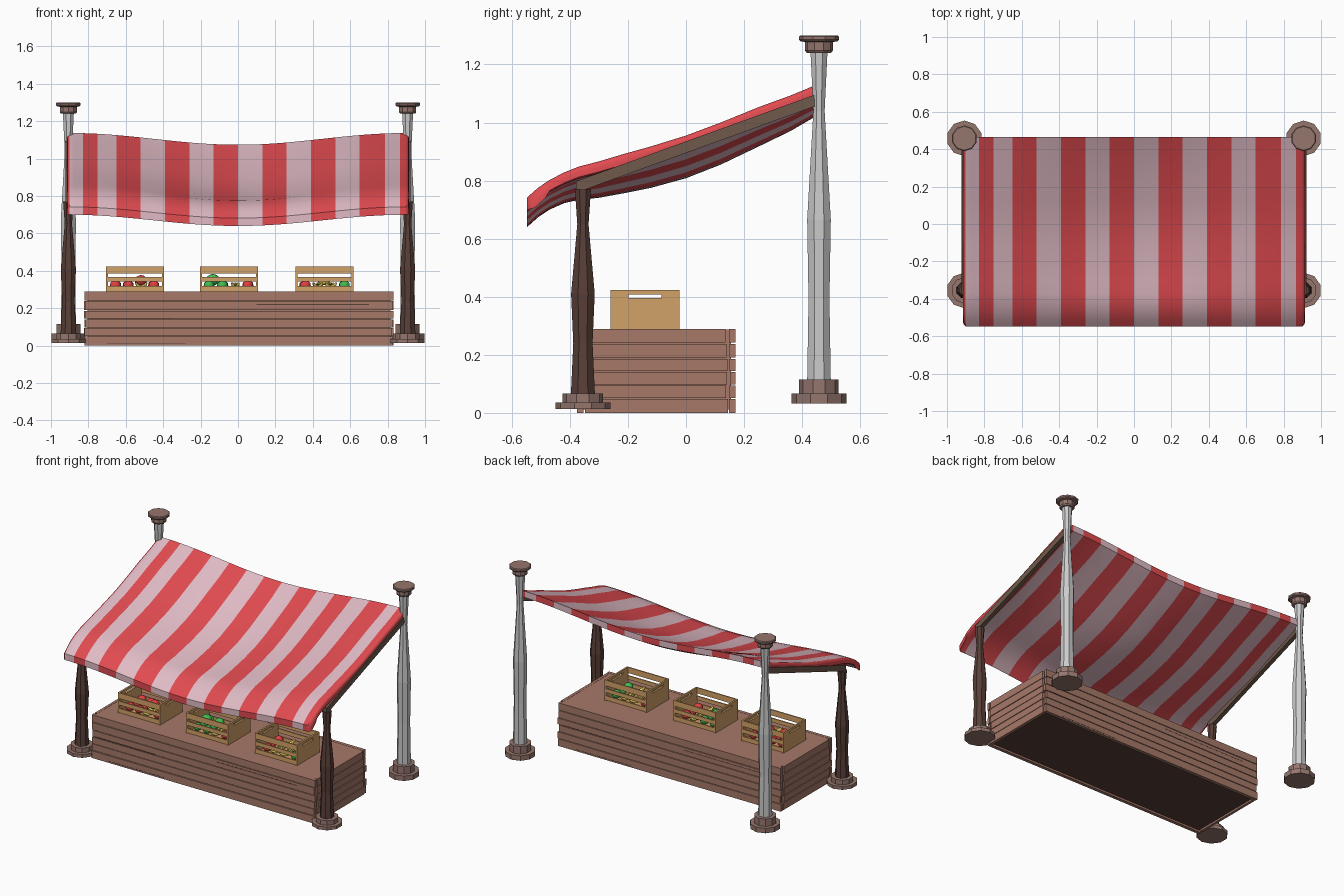
import bpy, bmesh, math, random
from mathutils import Vector, Matrix

if "Cube" in bpy.data.objects:
    bpy.data.objects.remove(bpy.data.objects["Cube"])
random.seed(4)

def mat(name, c):
    m = bpy.data.materials.new(name)
    m.diffuse_color = (*c, 1)
    m.use_nodes = True
    m.node_tree.nodes["Principled BSDF"].inputs["Base Color"].default_value = m.diffuse_color
    return m

WOOD = mat("counter_wood", (0.38, 0.19, 0.14))
DARK = mat("dark_wood", (0.10, 0.05, 0.04))
BEAM = mat("beam_wood", (0.16, 0.10, 0.07))
STONE = mat("footing", (0.30, 0.18, 0.155))
CRATE = mat("crate_wood", (0.65, 0.36, 0.14))
RED = mat("red_cloth", (0.75, 0.07, 0.08))
PINK = mat("pale_cloth", (0.75, 0.50, 0.56))
APPLE = mat("red_fruit", (0.75, 0.05, 0.05))
GREEN = mat("green_fruit", (0.05, 0.50, 0.08))
YELLOW = mat("yellow_fruit", (0.85, 0.68, 0.12))

def finish(name, bm, mats, smooth=None):
    bmesh.ops.recalc_face_normals(bm, faces=bm.faces)
    me = bpy.data.meshes.new(name)
    bm.to_mesh(me)
    bm.free()
    ob = bpy.data.objects.new(name, me)
    bpy.context.collection.objects.link(ob)
    for m in mats:
        me.materials.append(m)
    if smooth:
        bpy.context.view_layer.objects.active = ob
        ob.select_set(True)
        bpy.ops.object.shade_smooth_by_angle(angle=math.radians(smooth))
        ob.select_set(False)
    return ob

def add_box(bm, lo, hi):
    lo, hi = Vector(lo), Vector(hi)
    m = Matrix.Translation((lo + hi) / 2) @ Matrix.Diagonal((*(hi - lo), 1))
    return bmesh.ops.create_cube(bm, size=1, matrix=m)["verts"]

def skin(bm, rings):
    """Bridge equal rings of points into a closed tube; returns faces per span."""
    vs = [[bm.verts.new(p) for p in r] for r in rings]
    n = len(vs[0])
    spans = [[bm.faces.new((a[i], a[(i + 1) % n], b[(i + 1) % n], b[i])) for i in range(n)]
             for a, b in zip(vs, vs[1:])]
    caps = [bm.faces.new(vs[0]), bm.faces.new(vs[-1])]
    return spans, caps

def lathe(name, x, y, profile, sides, m):
    bm = bmesh.new()
    skin(bm, [[(x + r * math.cos(2 * math.pi * (i + .5) / sides),
                y + r * math.sin(2 * math.pi * (i + .5) / sides), z)
               for i in range(sides)] for r, z in profile])
    return finish(name, bm, [m] if m else [])

# Posts with stepped footings and capitals
for side, x in (("left", -0.907), ("right", 0.907)):
    lathe(side + "_back_post", x, 0.458,
          [(.044, .11), (.039, .39), (.044, .665), (.021, 1.04), (.032, 1.25)], 8, None)
    lathe(side + "_back_footing", x, 0.458,
          [(.095, .033), (.095, .066), (.068, .066), (.068, .115)], 10, STONE)
    lathe(side + "_back_capital", x, 0.458,
          [(.042, 1.24), (.048, 1.248), (.048, 1.277), (.064, 1.28), (.069, 1.286),
           (.069, 1.296), (.064, 1.3)], 10, STONE)
    lathe(side + "_front_post", x, -0.355,
          [(.045, .06), (.036, .24), (.044, .41), (.021, .65), (.030, .77)], 8, DARK)
    lathe(side + "_front_footing", x, -0.355,
          [(.095, .013), (.095, .035), (.070, .035), (.070, .066)], 10, STONE)

    # Sloping side beam under the cloth
    bm = bmesh.new()
    skin(bm, [[(x + dx, y, z + dz) for dx, dz in ((-.014, -.02), (.014, -.02), (.014, .02), (-.014, .02))]
              for y, z in ((-.378, .778), (.45, 1.078))])
    finish(side + "_awning_beam", bm, [BEAM])

# Striped awning: a closed cross-section swept along x with a sag
EDGE = [(.466, 1.137), (.36, 1.093), (.25, 1.053), (.12, 1.0), (0, .955), (-.12, .918), (-.22, .89),
        (-.30, .866), (-.37, .848), (-.42, .828), (-.47, .802), (-.51, .775), (-.547, .742)]
STRIPES = [-.90, -.83, -.75, -.65, -.52, -.39, -.26, -.13, 0, .13, .26, .39, .52, .65, .785, .865, .90]

def awning_ring(x, drop=0.0, thick=0.042, pull=0.0):
    s = math.cos(min(abs(x) / .9, 1) * math.pi / 2) ** 2
    top = []
    for y, z in EDGE:
        bump = max(0, 1 - ((y - .02) / .46) ** 2)
        yy = y + pull if y < -.5 else y
        top.append((x, yy, z - s * (.06 + .045 * bump) - drop))
    return top + [(a, b, c - thick) for a, b, c in reversed(top)]

xs, colours = [], []
for i, (a, b) in enumerate(zip(STRIPES, STRIPES[1:])):
    for k in range(3):
        xs.append(a + (b - a) * k / 3)
        colours.append(i % 2)
xs.append(STRIPES[-1])
rings = ([awning_ring(-.915, .016, .02, .025), awning_ring(-.911, .006, .034, .01)]
         + [awning_ring(x) for x in xs]
         + [awning_ring(.911, .006, .034, .01), awning_ring(.915, .016, .02, .025)])
colours = [1, 1] + [1 - c for c in colours] + [1, 1]
# pale = 0, red = 1; the first full stripe is pale, the hems are red
colours[2:-2] = [1 - c for c in colours[2:-2]]
bm = bmesh.new()
spans, caps = skin(bm, rings)
for c, faces in zip(colours, spans):
    for f in faces:
        f.material_index = c
for f in caps:
    f.material_index = 1
finish("awning_cloth", bm, [PINK, RED], 45)

# Counter: solid core, dark underside, ragged planks on all four sides
X0, X1, Y0, Y1 = -.823, .833, -.375, .17
bm = bmesh.new()
add_box(bm, (X0 + .018, Y0 + .015, .012), (X1 - .018, Y1 - .015, .288))
bm.normal_update()
for f in bm.faces:
    f.material_index = 1 if f.normal.z < -.5 else 0
finish("counter_core", bm, [WOOD, DARK])

def jit(a=.012):
    return random.uniform(0, a)

bm = bmesh.new()
LEVELS = [0, .052, .098, .145, .19, .242, .289]
for z0, z1 in zip(LEVELS, LEVELS[1:]):
    zt = z1 - (.004 if z1 < .28 else 0)
    for ya, yb in ((Y0, Y0 + .022), (Y1 - .022, Y1)):
        add_box(bm, (X0 + jit(), ya + jit(.003), z0), (X1 - jit(), yb, zt))
    for xa, xb in ((X0, X0 + .022), (X1 - .022, X1)):
        add_box(bm, (xa + jit(.003), Y0 + .024 + jit(), z0), (xb - jit(.003), Y1 - .024 - jit(), zt))
finish("counter_planks", bm, [WOOD])

# Dark grain cracks on the front and sides
bm = bmesh.new()
for xa, xb, z in ((X0 + .03, -.35, .145), (-.7, -.28, .008), (.1, .7, .218)):
    add_box(bm, (xa, Y0 - .0005, z), (xb, Y0 + .01, z + .004))
    add_box(bm, (-xb, Y1 - .01, z), (-xa, Y1 + .0005, z + .004))
finish("plank_cracks", bm, [DARK])

# Crates with slatted sides, handle slots and produce
def crate(name, cx):
    x0, x1, y0, y1, z0, z1 = cx - .156, cx + .156, -.26, -.022, .288, .424
    bm = bmesh.new()
    for xa in (x0, x1 - .012):
        xb = xa + .012
        add_box(bm, (xa, y0, z0), (xb, y1, .395))
        add_box(bm, (xa, y0, .408), (xb, y1, z1))
        add_box(bm, (xa, y0, .395), (xb, y0 + .062, .408))
        add_box(bm, (xa, y1 - .062, .395), (xb, y1, .408))
    for za, zb in ((.292, .320), (.342, .368), (.386, z1)):
        for ya in (y0, y1 - .008):
            add_box(bm, (x0 + .001, ya, za), (x1 - .001, ya + .008, zb))
    add_box(bm, (x0 + .01, y0 + .006, z0), (x1 - .01, y1 - .006, z0 + .008))
    finish(name, bm, [CRATE])

def fruit(name, x, y, z, r, m):
    bm = bmesh.new()
    bmesh.ops.create_icosphere(bm, subdivisions=2, radius=r,
                               matrix=Matrix.Translation((x, y, z)) @ Matrix.Diagonal((1, 1, .88, 1)))
    finish(name, bm, [m], 60)

def banana(name, x, y, z, turn):
    bm = bmesh.new()
    place = Matrix.Translation((x, y, z)) @ Matrix.Rotation(turn, 4, 'Z')
    rings = []
    for k in range(6):
        a = math.radians(-60 + 24 * k)
        r = (.004, .010, .013, .013, .010, .004)[k]
        c = Vector((.05 * math.sin(a), 0, -.05 * math.cos(a) + .04))
        out = Vector((math.sin(a), 0, -math.cos(a)))
        rings.append([place @ (c + r * (math.cos(t * math.pi / 3) * out
                      + math.sin(t * math.pi / 3) * Vector((0, 1, 0)))) for t in range(6)])
    skin(bm, rings)
    finish(name, bm, [YELLOW], 60)

CONTENTS = {"left": (-.551, [APPLE, APPLE, YELLOW, APPLE]),
            "middle": (-.048, [GREEN, GREEN, YELLOW, APPLE]),
            "right": (.4625, [APPLE, YELLOW, YELLOW, GREEN])}
for side, (cx, kinds) in CONTENTS.items():
    crate(side + "_crate", cx)
    for col, m in enumerate(kinds):
        for row in range(3):
            x, y = cx - .104 + .069 * col, -.205 + .064 * row
            tag = f"{side}_produce_{col}_{row}"
            if m is YELLOW:
                banana(tag, x, y, .322, 1.2 + random.uniform(-.4, .4))
            else:
                fruit(tag, x + random.uniform(-.004, .004), y, .323, .028 + jit(.003), m)
# Taller items on top of the piles
fruit("left_melon", -.52, -.14, .348, .034, APPLE)
fruit("middle_cabbage", -.135, -.14, .352, .036, GREEN)
banana("right_top_banana", .46, -.14, .345, .6)
